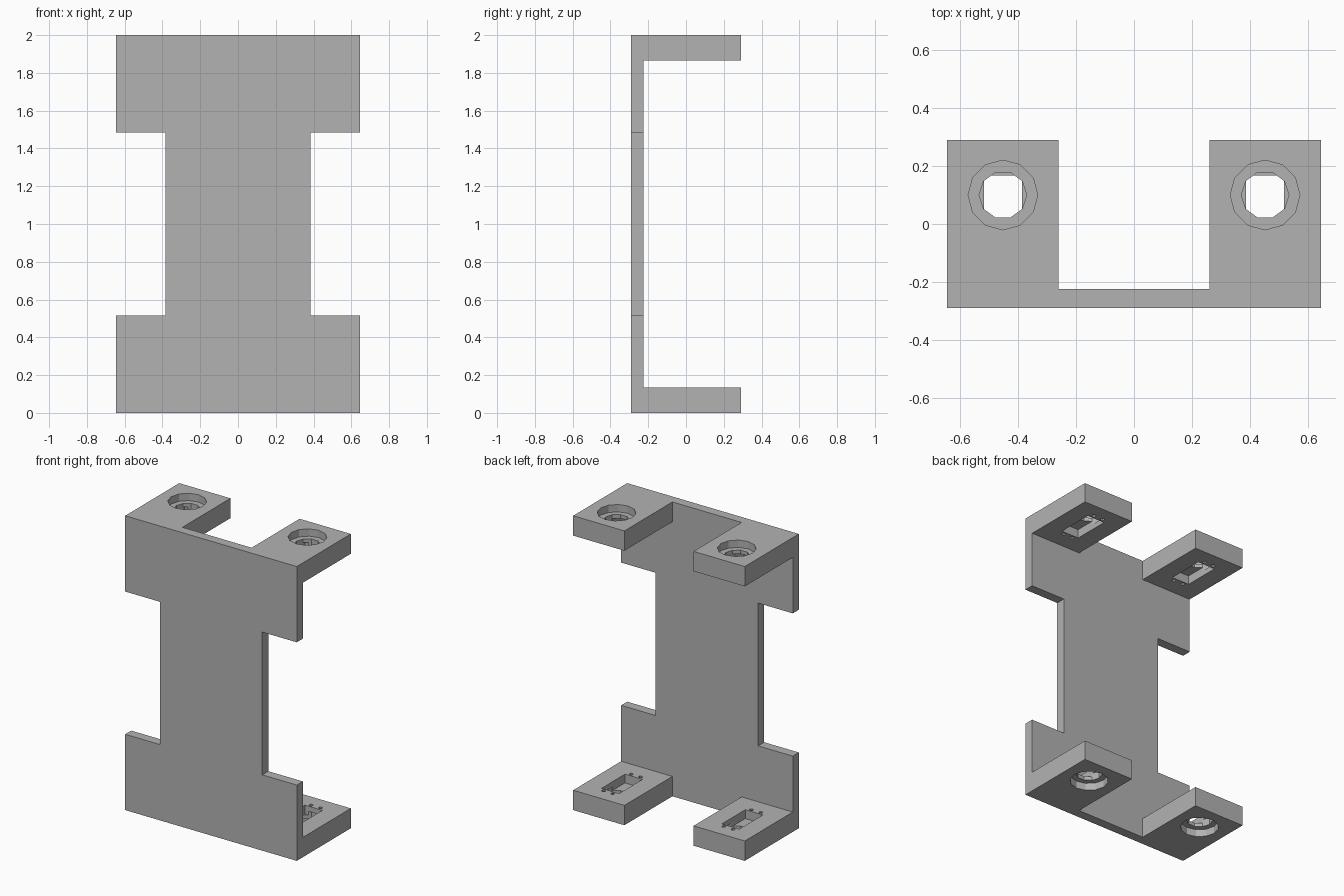
import bpy
import math

default = bpy.data.objects.get("Cube")
if default:
    bpy.data.objects.remove(default, do_unlink=True)

grey = bpy.data.materials.new("plain grey")
grey.use_nodes = True
grey.diffuse_color = (0.45, 0.45, 0.45, 1)
grey.node_tree.nodes["Principled BSDF"].inputs["Base Color"].default_value = (0.45, 0.45, 0.45, 1)


def box(name, x, y, z):
    """Box from (low, high) pairs on each axis."""
    spans = (x, y, z)
    bpy.ops.mesh.primitive_cube_add(size=1, location=[(a + b) / 2 for a, b in spans])
    obj = bpy.context.object
    obj.name = name
    obj.scale = [b - a for a, b in spans]
    bpy.ops.object.transform_apply(location=False, rotation=False, scale=True)
    return obj


def drum(name, x, y, z, radius, sides, turn=0):
    """Upright prism spanning the z pair."""
    bpy.ops.mesh.primitive_cylinder_add(
        vertices=sides, radius=radius, depth=abs(z[1] - z[0]),
        location=(x, y, (z[0] + z[1]) / 2), rotation=(0, 0, turn))
    bpy.context.object.name = name
    return bpy.context.object


def cut(body, tool):
    tool.hide_render = True
    mod = body.modifiers.new("cut", 'BOOLEAN')
    mod.operation = 'DIFFERENCE'
    mod.solver = 'EXACT'
    mod.object = tool
    bpy.context.view_layer.objects.active = body
    bpy.ops.object.modifier_apply(modifier=mod.name)
    bpy.data.objects.remove(tool, do_unlink=True)


HEIGHT, TAB, BACK = 2.0, 0.135, -0.225
bracket = box("mounting_bracket", (-0.645, 0.645), (-0.29, 0.29), (0, HEIGHT))
bracket.data.materials.clear()
bracket.data.materials.append(grey)

# Hollow behind the plate, leaving the top and bottom flanges
cut(bracket, box("hollow", (-1, 1), (BACK, 1), (TAB, HEIGHT - TAB)))
# Gap that splits each flange into two tabs
cut(bracket, box("tab_gap", (-0.26, 0.26), (BACK, 1), (-1, 3)))

for side in (-1, 1):
    # Waist notch in the plate edge
    edges = sorted((side * 0.385, side * 1.0))
    cut(bracket, box("waist_notch", edges, (-1, 1), (0.515, 1.485)))

    for top in (False, True):
        def level(z):
            return HEIGHT - z if top else z

        def span(a, b):
            return sorted((level(a), level(b)))

        x, y = side * 0.452, 0.1
        # Counterbored screw hole on the outer face
        cut(bracket, drum("counterbore", x, y, span(-0.05, 0.05), 0.12, 12))
        cut(bracket, drum("screw_hole", x, y, span(0.02, 0.1), 0.082, 10, math.pi / 10))
        # Rectangular slot on the inner face
        cut(bracket, box("slot", (x - 0.066, x + 0.066), (-0.085, 0.167), span(0.075, 0.2)))
        # Small pin holes at both slot ends
        for pin_y in (-0.108, 0.19):
            for dx in (-0.035, 0.035):
                cut(bracket, drum("pin_hole", x + dx, pin_y, span(0.1, 0.2), 0.013, 8))
